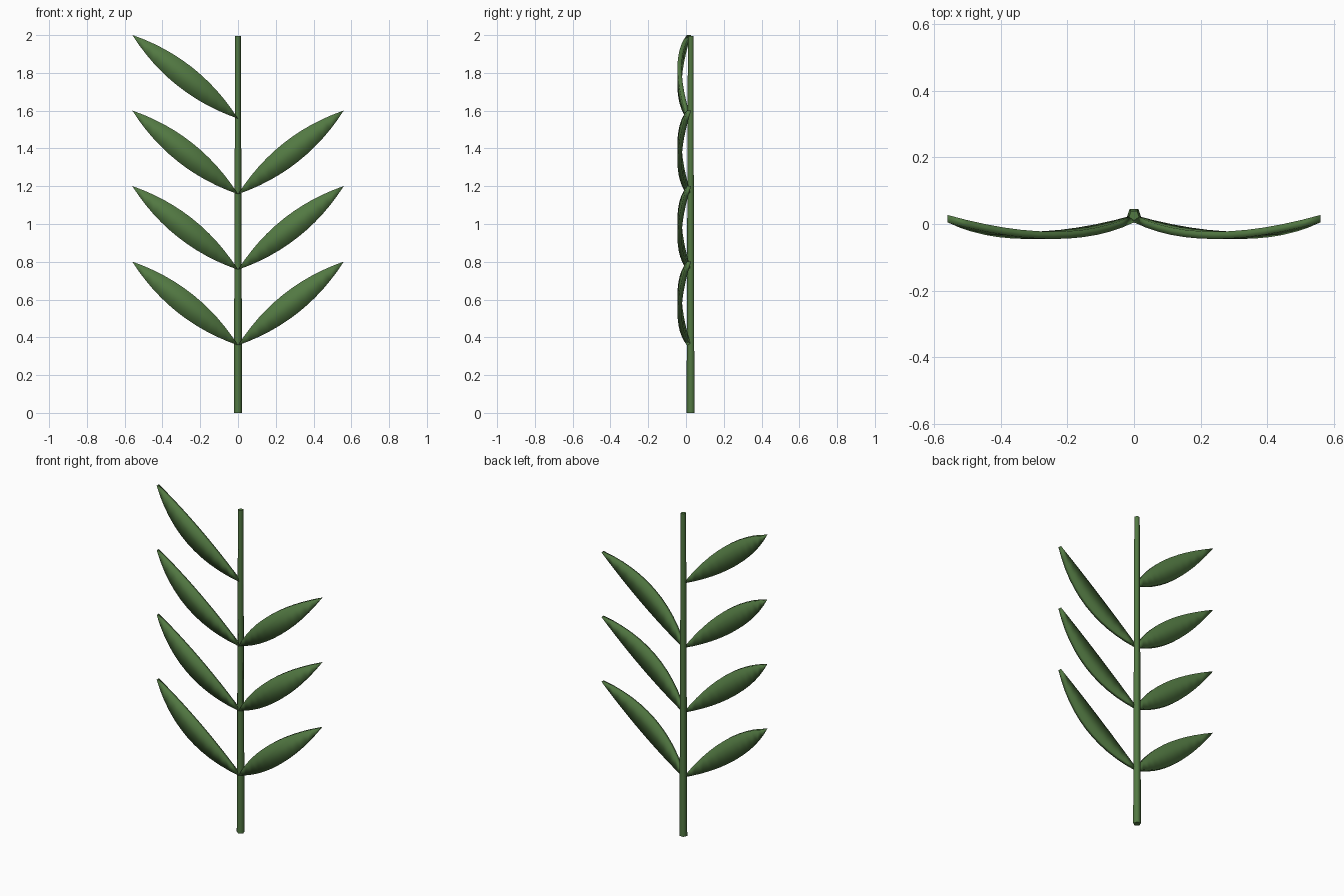
import bpy, bmesh, math

if "Cube" in bpy.data.objects:
    bpy.data.objects.remove(bpy.data.objects["Cube"])

green = bpy.data.materials.new("leaf_green")
green.diffuse_color = (0.085, 0.19, 0.055, 1)
green.use_nodes = True
green.node_tree.nodes["Principled BSDF"].inputs["Base Color"].default_value = green.diffuse_color

def finish(name, bm):
    bmesh.ops.recalc_face_normals(bm, faces=bm.faces)
    for f in bm.faces:
        f.smooth = True
    mesh = bpy.data.meshes.new(name)
    bm.to_mesh(mesh)
    bm.free()
    mesh.materials.append(green)
    obj = bpy.data.objects.new(name, mesh)
    bpy.context.collection.objects.link(obj)
    return obj

# Stem: tapered pentagon with one corner facing the front
bm = bmesh.new()
rings = []
for z, r in ((0, 0.023), (1.995, 0.016)):
    rings.append([bm.verts.new((r * math.sin(i * math.tau / 5),
                                0.026 - r * math.cos(i * math.tau / 5), z)) for i in range(5)])
for i in range(5):
    j = (i + 1) % 5
    bm.faces.new((rings[0][i], rings[0][j], rings[1][j], rings[1][i]))
for ring in rings:
    cap = bm.faces.new(ring)
    for edge in cap.edges:
        edge.smooth = False
finish("stem", bm)

# Leaf: lens outline, bowed towards the front, with an even thickness in depth
SPAN, RISE, HALF_WIDTH, BOW, THICK, STEPS = 0.56, 0.443, 0.062, 0.05, 0.022, 12

def leaf(name, side, z0):
    length = math.hypot(SPAN, RISE)
    ux, uz = SPAN / length, RISE / length
    bm = bmesh.new()

    def point(t, w, y):
        bow = BOW * 4 * t * (1 - t)
        x = ux * t * length - uz * w
        z = uz * t * length + ux * w
        return bm.verts.new((side * x, y + 0.005 - bow, z0 + z))

    layers = []
    for y in (0, THICK):
        rows = []
        for k in range(STEPS + 1):
            t = k / STEPS
            w = HALF_WIDTH * 4 * t * (1 - t)
            rows.append([point(t, 0, y)] if k in (0, STEPS)
                        else [point(t, -w, y), point(t, w, y)])
        # Front or back skin
        for a, b in zip(rows, rows[1:]):
            bm.faces.new(a + b[::-1])
        layers.append(rows)
    # Rim joining both skins
    for s in (0, -1):
        front, back = ([row[s] for row in rows] for rows in layers)
        for k in range(STEPS):
            bm.faces.new((front[k], front[k + 1], back[k + 1], back[k]))
    finish(name, bm)

for n in range(4):
    leaf(f"left_leaf_{n + 1}", -1, 0.358 + 0.4 * n)
    if n < 3:
        leaf(f"right_leaf_{n + 1}", 1, 0.358 + 0.4 * n)
